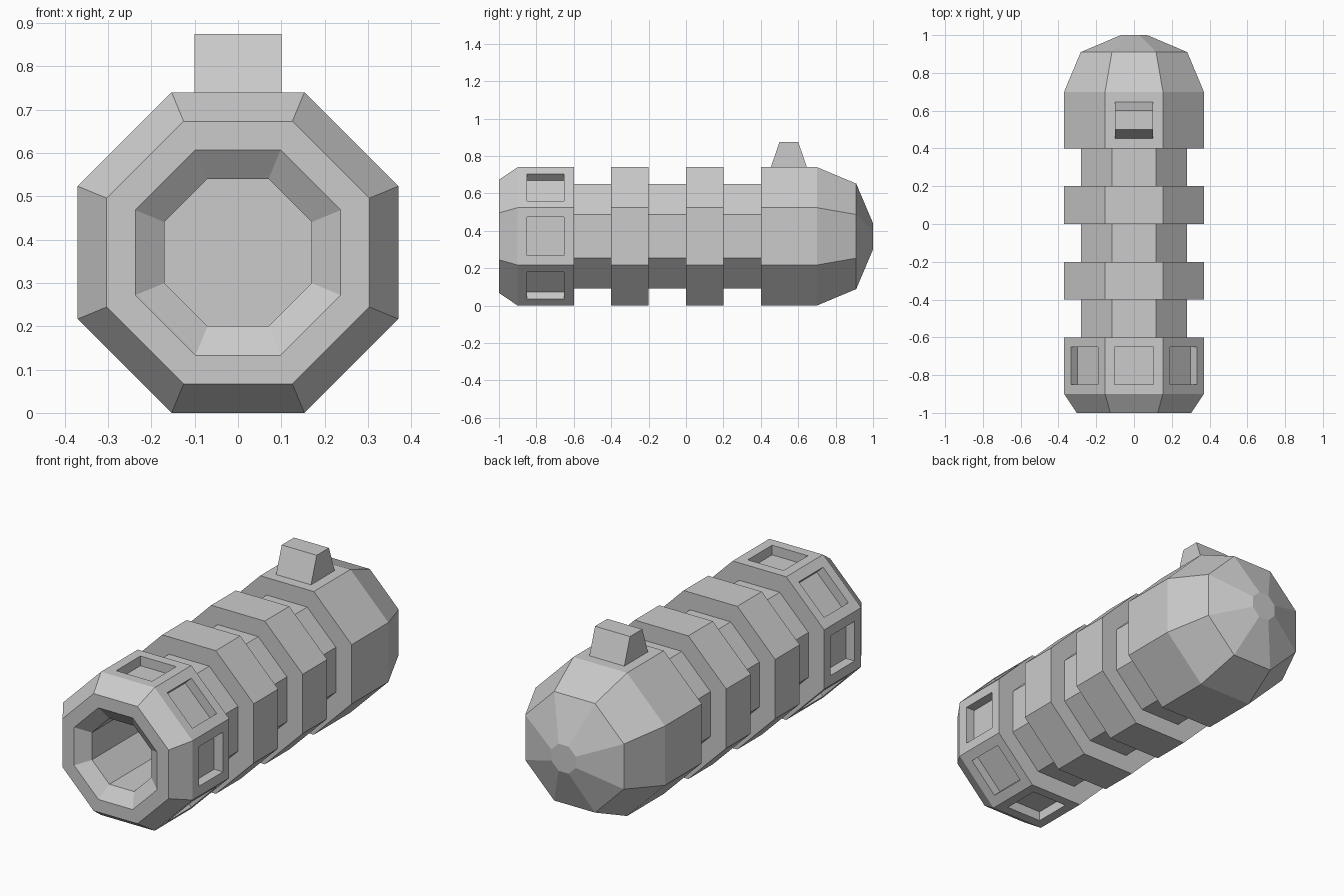
import bpy, bmesh
from math import cos, sin, pi

if "Cube" in bpy.data.objects:
    bpy.data.objects.remove(bpy.data.objects["Cube"])

CENTRE_Z = 0.37


def finish(name, bm):
    mesh = bpy.data.meshes.new(name)
    bm.to_mesh(mesh)
    bm.free()
    obj = bpy.data.objects.new(name, mesh)
    bpy.context.collection.objects.link(obj)
    return obj


def octagon_ring(bm, y, apothem):
    r = apothem / cos(pi / 8)
    return [bm.verts.new((r * cos((i + 0.5) * pi / 4), y,
                          CENTRE_Z + r * sin((i + 0.5) * pi / 4))) for i in range(8)]


# Body profile (y, apothem): bore floor, muzzle, grooved barrel, domed end
profile = [(0.0, 0.17), (-0.95, 0.17), (-1.0, 0.237), (-1.0, 0.303), (-0.9, 0.37)]
for start in (-0.6, -0.2, 0.2):
    profile += [(start, 0.37), (start, 0.28), (start + 0.2, 0.28), (start + 0.2, 0.37)]
profile += [(0.7, 0.37), (0.91, 0.282), (1.0, 0.07)]

bm = bmesh.new()
rings = [octagon_ring(bm, y, a) for y, a in profile]
window_faces = []
for k, (a, b) in enumerate(zip(rings, rings[1:])):
    for i in range(8):
        j = (i + 1) % 8
        f = bm.faces.new((a[i], a[j], b[j], b[i]))
        if k == 4:
            window_faces.append(f)
bm.faces.new(rings[0])
bm.faces.new(rings[-1])
bmesh.ops.recalc_face_normals(bm, faces=bm.faces)

# Recessed panel on each side of the muzzle
bmesh.ops.inset_individual(bm, faces=window_faces, thickness=0.051, use_even_offset=True)
for f in bmesh.ops.extrude_discrete_faces(bm, faces=window_faces)["faces"]:
    f.normal_update()
    bmesh.ops.translate(bm, verts=f.verts[:], vec=f.normal * -0.05)
finish("barrel_body", bm)

# Tapered lug on top
bm = bmesh.new()
bmesh.ops.create_cube(bm, size=1)
for v in bm.verts:
    top = v.co.z > 0
    v.co = (v.co.x * 0.2, 0.55 + v.co.y * (0.1 if top else 0.196), 0.875 if top else 0.735)
finish("top_lug", bm)
